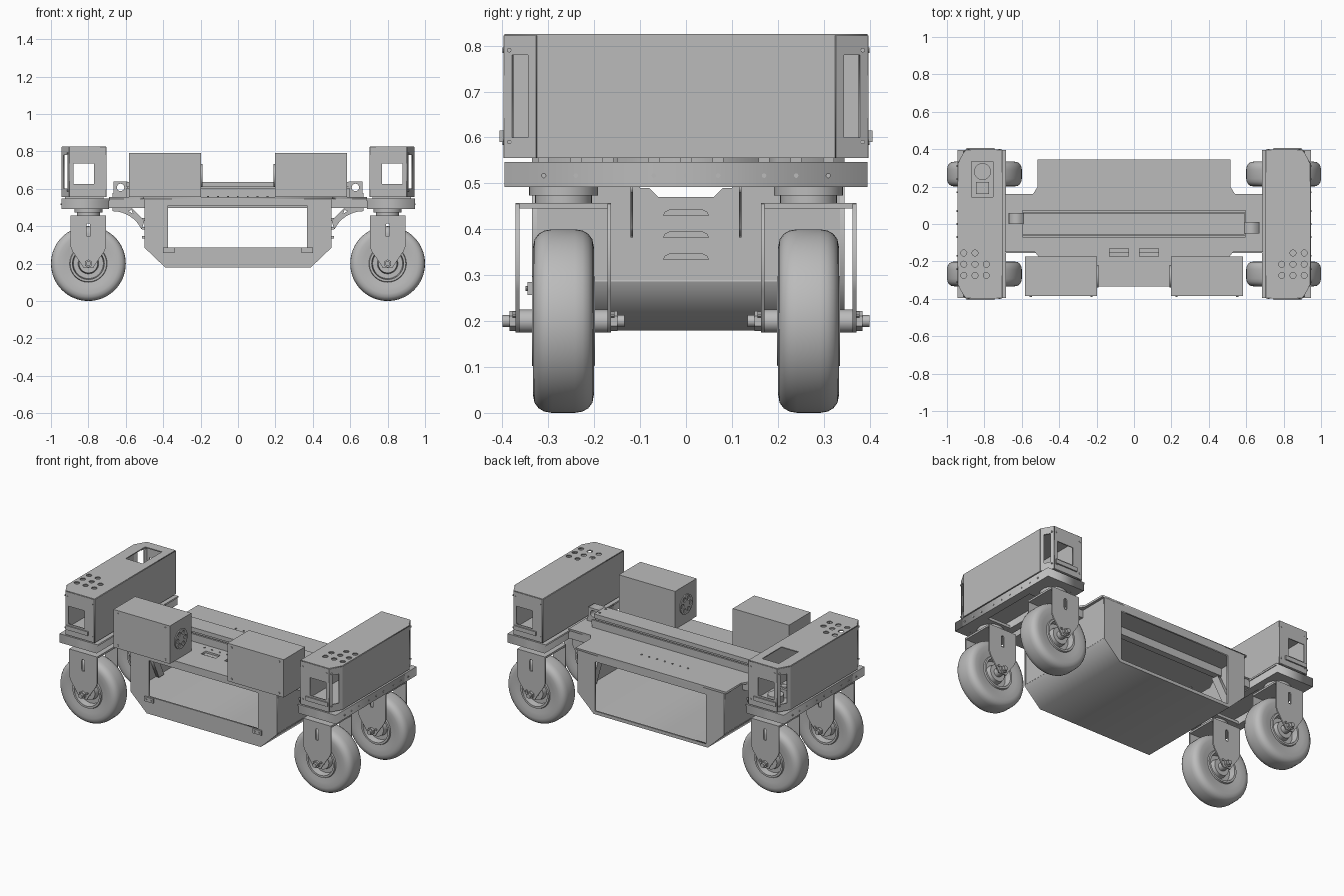
import bpy, bmesh, math
from mathutils import Vector, Matrix

old = bpy.data.objects.get("Cube")
if old:
    bpy.data.objects.remove(old)

grey = bpy.data.materials.new("plain grey")
grey.use_nodes = True
grey.diffuse_color = (0.5, 0.5, 0.5, 1)
grey.node_tree.nodes["Principled BSDF"].inputs["Base Color"].default_value = (0.5, 0.5, 0.5, 1)


def add(name, bm, smooth=False):
    bmesh.ops.remove_doubles(bm, verts=bm.verts, dist=1e-5)
    bmesh.ops.recalc_face_normals(bm, faces=bm.faces)
    mesh = bpy.data.meshes.new(name)
    bm.to_mesh(mesh)
    bm.free()
    mesh.materials.append(grey)
    if smooth:
        mesh.polygons.foreach_set("use_smooth", [True] * len(mesh.polygons))
        mesh.set_sharp_from_angle(angle=math.radians(35))
    obj = bpy.data.objects.new(name, mesh)
    bpy.context.collection.objects.link(obj)
    return obj


def box(name, x0, x1, y0, y1, z0, z1):
    bm = bmesh.new()
    size = Matrix.Diagonal((abs(x1 - x0), abs(y1 - y0), z1 - z0, 1))
    mid = Matrix.Translation(((x0 + x1) / 2, (y0 + y1) / 2, (z0 + z1) / 2))
    bmesh.ops.create_cube(bm, size=1, matrix=mid @ size)
    return add(name, bm)


def cylinder(name, centre, radius, length, axis="Z", sides=32):
    bm = bmesh.new()
    turn = Vector({"X": (1, 0, 0), "Y": (0, 1, 0), "Z": (0, 0, 1)}[axis])
    rot = Vector((0, 0, 1)).rotation_difference(turn).to_matrix().to_4x4()
    bmesh.ops.create_cone(bm, cap_ends=True, segments=sides, radius1=radius, radius2=radius,
                          depth=length, matrix=Matrix.Translation(centre) @ rot)
    return add(name, bm, sides > 8)


def rect(a0, a1, b0, b1):
    return [(a0, b0), (a1, b0), (a1, b1), (a0, b1)]


def circle(a, b, r, n=20):
    return [(a + r * math.cos(math.tau * i / n), b + r * math.sin(math.tau * i / n)) for i in range(n)]


def plate(name, outline, holes=(), depth=0.01, origin=(0, 0, 0), u=(1, 0, 0), v=(0, 1, 0)):
    """Filled outline with holes, given thickness along u x v."""
    curve = bpy.data.curves.new(name, "CURVE")
    curve.dimensions, curve.fill_mode, curve.extrude = "2D", "BOTH", depth / 2
    for loop in [outline, *holes]:
        s = curve.splines.new("POLY")
        s.points.add(len(loop) - 1)
        for p, (a, b) in zip(s.points, loop):
            p.co = (a, b, 0, 1)
        s.use_cyclic_u = True
    temp = bpy.data.objects.new(name + " curve", curve)
    bpy.context.collection.objects.link(temp)
    bpy.context.view_layer.update()
    mesh = bpy.data.meshes.new_from_object(temp.evaluated_get(bpy.context.evaluated_depsgraph_get()))
    bpy.data.objects.remove(temp)
    u, v = Vector(u), Vector(v)
    m = Matrix((u, v, u.cross(v))).transposed().to_4x4()
    m.translation = origin
    bm = bmesh.new()
    bm.from_mesh(mesh)
    bmesh.ops.transform(bm, matrix=m, verts=bm.verts)
    bpy.data.meshes.remove(mesh)
    return add(name, bm)


def xz_plate(name, outline, holes, depth, y):
    return plate(name, outline, holes, depth, (0, y, 0), (1, 0, 0), (0, 0, 1))


def wall(name, p0, p1, outline, holes=(), depth=0.008):
    """Upright plate starting at plan point p0 and running toward p1."""
    u = (Vector(p1) - Vector(p0)).normalized()
    return plate(name, outline, holes, depth, (*p0, 0), (u.x, u.y, 0), (0, 0, 1))


def mirrored(points):
    return points + [(-a, b) for a, b in reversed(points)]


# Casters: tyre, hub, fork, axle and swivel at each corner
half = [(0.015, 0.06), (0.05, 0.06), (0.055, 0.03), (0.08, 0.03), (0.085, 0.069), (0.097, 0.069),
        (0.1, 0.06), (0.13, 0.064), (0.16, 0.0665), (0.178, 0.063), (0.19, 0.054), (0.197, 0.042), (0.2, 0.025)]
tyre_profile = half + [(r, -w) for r, w in reversed(half)]


def caster(sx, sy):
    x, y = sx * 0.8, sy * 0.267
    bm = bmesh.new()
    loop = tyre_profile + tyre_profile[:1]
    vs = [bm.verts.new((x + r, y + w, 0.2)) for r, w in loop]
    es = [bm.edges.new(pair) for pair in zip(vs, vs[1:])]
    bmesh.ops.spin(bm, geom=vs + es, cent=(x, y, 0.2), axis=(0, 1, 0), angle=math.tau, steps=64)
    add("wheel", bm, True)
    cylinder("axle", (x, y, 0.2), 0.013, 0.265, "Y")
    fork = mirrored([(0.095, 0.455), (0.095, 0.29), (0.085, 0.265), (0.04, 0.2), (0.025, 0.175)])
    fork = [(x + a, b) for a, b in fork]
    slot = mirrored([(0.008, 0.345), (0.01, 0.36), (0.01, 0.405), (0.005, 0.415)])
    for side in (-1, 1):
        face = y + side * 0.1
        xz_plate("fork_side", fork, [[(x + a, b) for a, b in slot]], 0.008, face)
        cylinder("axle_nut", (x, face + side * 0.01, 0.2), 0.022, 0.016, "Y", 6)
        cylinder("axle_spacer", (x, y + side * 0.078, 0.2), 0.025, 0.035, "Y")
        cylinder("fork_bolt", (x + 0.03, face + side * 0.006, 0.215), 0.007, 0.01, "Y", 8)
    box("fork_crown", x - 0.095, x + 0.095, y - 0.104, y + 0.104, 0.445, 0.457)
    cylinder("swivel_bearing", (x, y, 0.468), 0.062, 0.025)
    cylinder("swivel_plate", (x, y, 0.485), 0.075, 0.022)


for sx in (-1, 1):
    for sy in (-1, 1):
        caster(sx, sy)


# End housings: hollow sheet boxes on channel platforms
def end_housing(s):
    plan = [(0.705, -0.395), (0.9, -0.395), (0.94, -0.325), (0.94, 0.325), (0.9, 0.395), (0.705, 0.395)]
    plan = [(s * x, y) for x, y in plan]
    lo, hi = 0.555, 0.822
    holes = [circle(s * x, y, 0.016) for x in (0.79, 0.85, 0.91) for y in (-0.275, -0.215, -0.155)
             if (x, y) != (0.79, -0.155)]
    if s < 0:
        holes.append(rect(-0.87, -0.755, 0.145, 0.335))
    plate("housing_top", plan, holes, 0.006, (0, 0, hi))
    plate("housing_floor", plan, [], 0.006, (0, 0, lo + 0.003))
    for i, p in enumerate(plan):
        q = plan[(i + 1) % len(plan)]
        length = (Vector(q) - Vector(p)).length
        mid = length / 2
        cut = []
        if i in (0, 4):
            start = 0.065 if i == 0 else length - 0.175
            cut = [rect(start, start + 0.11, 0.625, 0.735)]
        elif i in (1, 3):
            cut = [rect(mid - 0.02, mid + 0.02, 0.6, 0.78)]
        wall("housing_wall", p, q, rect(0, length, lo, hi), cut, 0.006)
    for y in (-0.4, 0.4):
        box("housing_sill", s * 0.745, s * 0.895, y - 0.006, y + 0.006, 0.59, 0.615)
        for x in (0.72, 0.885):
            for z in (0.59, 0.79):
                cylinder("housing_screw", (s * x, y * 0.99, z), 0.006, 0.008, "Y", 10)
    for y in (-0.385, -0.335, 0.335, 0.385):
        for z in (0.59, 0.79):
            cylinder("side_screw", (s * (0.925 if abs(y) < 0.35 else 0.905) , y, z), 0.005, 0.02, "X", 10)
    # Platform
    plate("platform_top", rect(s * 0.685, s * 0.945, -0.395, 0.395), [], 0.01, (0, 0, 0.542))
    plate("platform_frame", rect(s * 0.69, s * 0.945, -0.395, 0.395),
          [rect(s * 0.735, s * 0.895, -0.35, 0.35)], 0.045, (0, 0, 0.515))
    for y in (-0.267, 0.267):
        box("swivel_mount", s * 0.7, s * 0.94, y - 0.09, y + 0.09, 0.493, 0.51)
    for y in (-0.31, -0.24, -0.17, -0.07, 0, 0.07, 0.17, 0.24, 0.31):
        cylinder("platform_screw", (s * 0.945, y, 0.517), 0.005, 0.006, "X", 10)
        box("housing_spacer", s * 0.72, s * 0.925, y - 0.012, y + 0.012, 0.545, 0.556)


for s in (-1, 1):
    end_housing(s)

# Sensor seen through the top opening
cylinder("sensor_base", (-0.81, 0.28, 0.58), 0.045, 0.04)
box("sensor_body", -0.845, -0.775, 0.16, 0.225, 0.56, 0.61)
cylinder("sensor_lens", (-0.81, 0.19, 0.612), 0.022, 0.01)

# Deck
deck = mirrored([(0.515, 0.345), (0.515, 0.2), (0.54, 0.16), (0.69, 0.16), (0.69, -0.15), (0.53, -0.15),
                 (0.505, -0.18), (0.505, -0.335)])
plate("deck", deck, [rect(-0.13, -0.03, -0.175, -0.13), rect(0.03, 0.13, -0.175, -0.13)], 0.012, (0, 0, 0.55))
for y in (-0.135, 0.14):
    box("deck_channel", -0.69, 0.69, y - 0.02, y + 0.02, 0.497, 0.545)
for i in range(7):
    for y in (-0.1, 0.21):
        cylinder("deck_screw", (-0.16 + i * 0.053, y, 0.557), 0.005, 0.006, "Z", 8)

# Hull: folded tray, side walls, front and back frames
hull = mirrored([(0.5, 0.55), (0.5, 0.285), (0.39, 0.18)])
xz_plate("hull_front", hull, [rect(-0.375, 0.37, 0.287, 0.51)], 0.01, -0.33)
xz_plate("hull_back", hull, [rect(-0.38, 0.38, 0.2, 0.505)], 0.01, 0.34)
tray = [(0.5, 0.29), (0.5, 0.285), (0.39, 0.18)]
lining = [(-0.385, 0.19), (-0.49, 0.29)]
xz_plate("hull_tray", tray + [(-a, b) for a, b in reversed(tray)] + [(-0.49, 0.29), (-0.385, 0.19),
         (0.385, 0.19), (0.49, 0.29)], [], 0.67, 0.005)
side = [(-0.33, 0.285), (0.34, 0.285), (0.34, 0.545), (0.1, 0.545), (0.1, 0.49), (0.08, 0.49), (0.06, 0.47),
        (-0.06, 0.47), (-0.08, 0.49), (-0.1, 0.49), (-0.1, 0.545), (-0.33, 0.545)]
for s in (-1, 1):
    wall("hull_side", (s * 0.495, 0), (s * 0.495, 1), side)
    for z in (0.43, 0.382, 0.334):
        fin = mirrored([(0.05, z), (0.046, z + 0.008), (0.034, z + 0.014)])
        wall("side_louvre", (s * 0.503, 0), (s * 0.503, 1), fin, [], 0.018)
    for y in (-0.2, 0.1):
        brace = [(y, 0.5), (y + 0.05, 0.5), (y + 0.15, 0.29), (y + 0.1, 0.29)]
        wall("inner_brace", (s * 0.48, 0), (s * 0.48, 1), brace, [], 0.02)
    # Curved gussets joining hull and end platforms
    arc = [(s * (0.67 - 0.17 * math.cos(t)), 0.31 + 0.17 * math.sin(t))
           for t in [math.radians(25 + 65 * i / 8) for i in range(9)]]
    gusset = arc + [(s * 0.67, 0.5), (s * 0.57, 0.5), (s * 0.5, 0.43)]
    window = [(s * 0.56, 0.465), (s * 0.585, 0.48), (s * 0.57, 0.487)]
    for y in (-0.118, 0.118):
        xz_plate("curved_gusset", gusset, [window], 0.006, y)
    box("latch", s * 0.34, s * 0.4, -0.345, -0.33, 0.257, 0.285)
    for x in (0.355, 0.385):
        cylinder("latch_screw", (s * x, -0.346, 0.271), 0.005, 0.008, "Y", 10)

# Central linear rail
box("rail_base", -0.595, 0.595, -0.065, 0.068, 0.556, 0.585)
box("rail_core", -0.59, 0.59, -0.045, 0.045, 0.585, 0.612)
box("rail_cover", -0.595, 0.59, -0.055, 0.058, 0.61, 0.636)
for y in (-0.065, 0.068):
    box("rail_edge", -0.595, 0.595, y - 0.006, y + 0.006, 0.575, 0.605)
for s, y0 in ((-1, 0.0), (1, -0.05)):
    xz_plate("rail_end_block", rect(s * 0.59, s * 0.665, 0.575, 0.64),
             [circle(s * 0.628, 0.607, 0.02)], 0.06, y0 + 0.03)
    box("rail_foot", s * 0.59, s * 0.67, y0, y0 + 0.06, 0.556, 0.576)
    for y in (-0.03, 0.03):
        cylinder("rail_screw", (s * 0.57, y, 0.637), 0.007, 0.006, "Z", 10)

# Equipment boxes with a fan grille on the inner face
for s in (-1, 1):
    x0, x1, y0, y1, z0, z1 = 0.197, 0.582, -0.385, -0.175, 0.556, 0.79
    box("equipment_box", s * x0, s * x1, y0, y1, z0, z1)
    slots = [circle(-0.28 + 0.038 * math.cos(a), 0.672 + 0.038 * math.sin(a), 0.013, 10)
             for a in [math.tau * i / 6 for i in range(6)]]
    wall("fan_grille", (s * 0.195, 0), (s * 0.195, 1), circle(-0.28, 0.672, 0.06, 32), slots, 0.008)
    for x in (x0 + 0.03, x1 - 0.03):
        for z in (z0 + 0.02, z1 - 0.02):
            cylinder("box_screw", (s * x, y0, z), 0.006, 0.008, "Y", 10)
